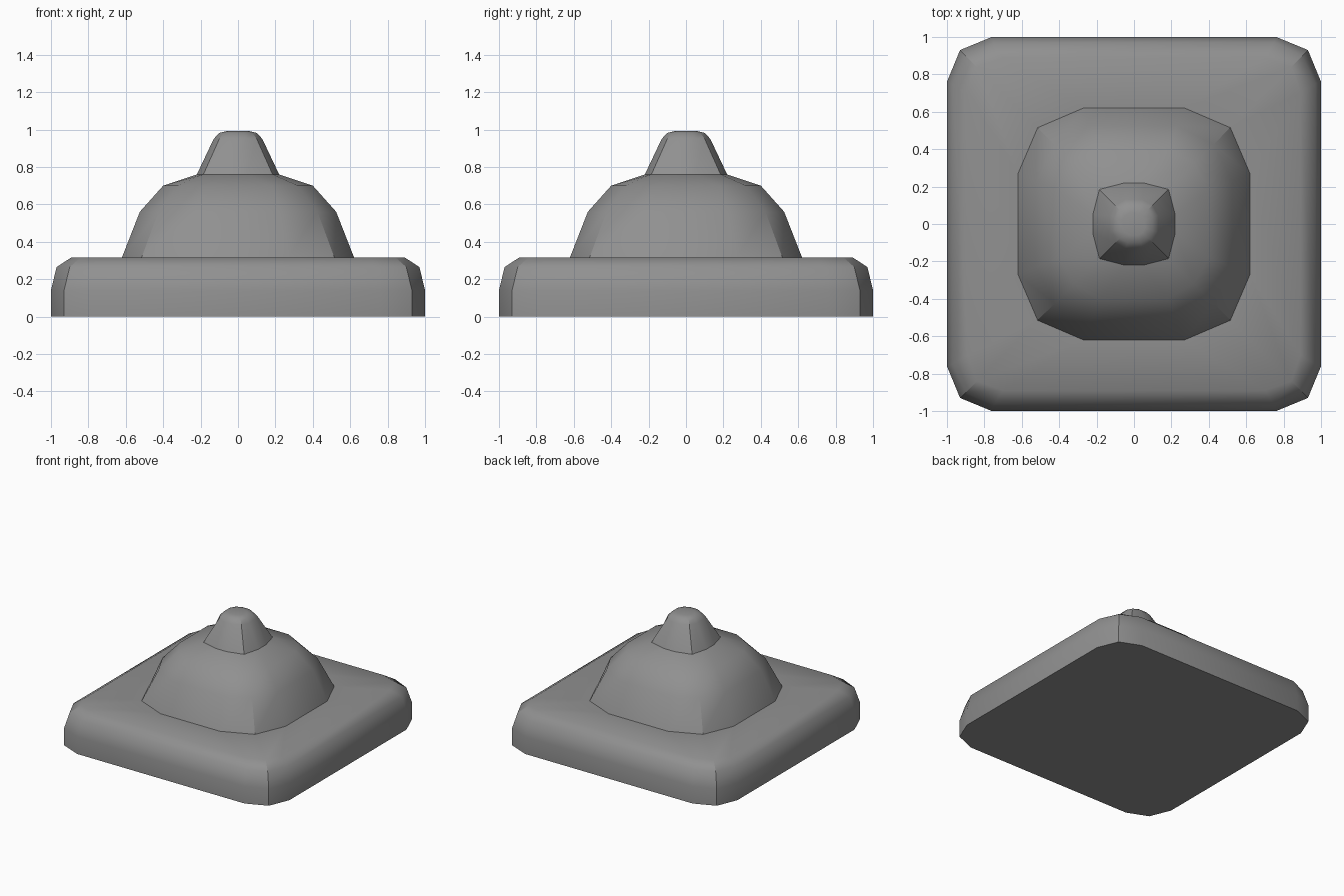
import bpy
import bmesh

if "Cube" in bpy.data.objects:
    bpy.data.objects.remove(bpy.data.objects["Cube"])

# Dark grey finish shared by all parts
dark_grey = bpy.data.materials.new("dark_grey")
dark_grey.diffuse_color = (0.28, 0.28, 0.28, 1.0)
dark_grey.use_nodes = True
dark_grey.node_tree.nodes["Principled BSDF"].inputs["Base Color"].default_value = dark_grey.diffuse_color


def ring_points(half, corner, side, z):
    """12-sided rounded square: flat side, corner point, flat side, per quadrant."""
    x, y = [half, corner, side], [side, corner, half]
    pts = []
    for _ in range(4):
        pts += [(a, b, z) for a, b in zip(x, y)]
        x, y = [-v for v in y], x          # turn 90 degrees
    return pts


def loft(name, rings, creased, cap_bottom=False, cap_top=False):
    """Skin a stack of rings; corner edges stay sharp up to ring 'creased'."""
    bm = bmesh.new()
    loops = [[bm.verts.new(p) for p in ring_points(*r)] for r in rings]
    for a, b in zip(loops, loops[1:]):
        for i in range(12):
            j = (i + 1) % 12
            bm.faces.new((a[i], a[j], b[j], b[i]))
    if cap_bottom:
        bm.faces.new(loops[0][::-1])
    if cap_top:
        bm.faces.new(loops[-1])
    for f in bm.faces:
        f.smooth = True
    for a, b in list(zip(loops, loops[1:]))[:creased]:
        for i in range(1, 12, 3):
            bm.edges.get((a[i], b[i])).smooth = False
    if cap_bottom:
        for i in range(12):
            bm.edges.get((loops[0][i], loops[0][(i + 1) % 12])).smooth = False
    mesh = bpy.data.meshes.new(name)
    bm.to_mesh(mesh)
    bm.free()
    mesh.materials.append(dark_grey)
    obj = bpy.data.objects.new(name, mesh)
    bpy.context.collection.objects.link(obj)
    return obj


# Shared seams between the parts: half width, corner, flat side half length, z
dome_foot = (0.62, 0.515, 0.27, 0.317)
knob_foot = (0.22, 0.185, 0.05, 0.76)

# Square slab with softened rim
loft("base_slab", [
    (1.0, 0.93, 0.76, 0.0),
    (1.0, 0.93, 0.76, 0.14),
    (0.97, 0.90, 0.75, 0.265),
    (0.89, 0.84, 0.70, 0.317),
    dome_foot,
], creased=3, cap_bottom=True)

# Stepped dome
loft("dome", [
    dome_foot,
    (0.525, 0.425, 0.23, 0.56),
    (0.40, 0.32, 0.18, 0.70),
    knob_foot,
], creased=1)

# Tapered knob with rounded tip
loft("knob", [
    knob_foot,
    (0.13, 0.10, 0.045, 0.95),
    (0.10, 0.077, 0.035, 0.982),
    (0.06, 0.046, 0.02, 0.992),
], creased=2, cap_top=True)
